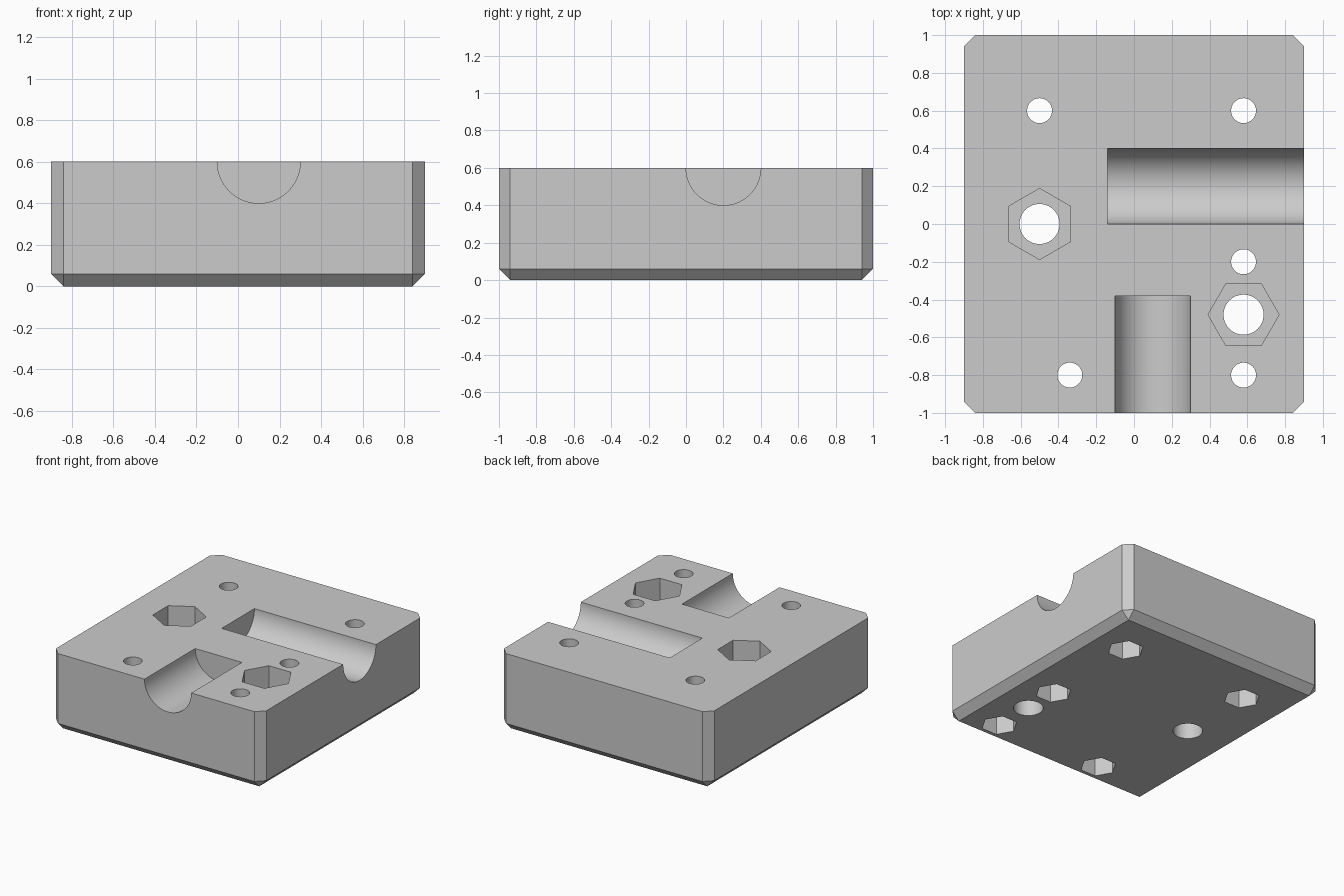
import bpy, bmesh, math
from mathutils import Matrix

default = bpy.data.objects.get("Cube")
if default:
    bpy.data.objects.remove(default, do_unlink=True)

W, D, H, CHAMFER = 1.8, 2.0, 0.6, 0.06

# Single plain grey
grey = bpy.data.materials.new("plain_grey")
grey.use_nodes = True
colour = (0.6, 0.6, 0.6, 1)
grey.diffuse_color = colour
grey.node_tree.nodes["Principled BSDF"].inputs["Base Color"].default_value = colour


def finish(bm, name):
    mesh = bpy.data.meshes.new(name)
    bmesh.ops.recalc_face_normals(bm, faces=bm.faces)
    bm.to_mesh(mesh)
    bm.free()
    mesh.materials.append(grey)
    obj = bpy.data.objects.new(name, mesh)
    bpy.context.collection.objects.link(obj)
    return obj


# Block with chamfered upright and bottom edges
bm = bmesh.new()
bmesh.ops.create_cube(bm, size=1, matrix=Matrix.Translation((0, 0, H / 2)) @ Matrix.Diagonal((W, D, H, 1)))
edges = [e for e in bm.edges if min(v.co.z for v in e.verts) < H / 2]
bmesh.ops.bevel(bm, geom=edges, offset=CHAMFER, segments=1, affect='EDGES')
block = finish(bm, "mounting_block")


def cut(name, radius, start, end, sides, turn=0.0):
    """Cut a prism running from start to end out of the block."""
    axis = end - start
    bm = bmesh.new()
    place = (Matrix.Translation((start + end) / 2)
             @ axis.to_track_quat('Z', 'Y').to_matrix().to_4x4()
             @ Matrix.Rotation(turn, 4, 'Z'))
    bmesh.ops.create_cone(bm, cap_ends=True, segments=sides, radius1=radius,
                          radius2=radius, depth=axis.length, matrix=place)
    cutter = finish(bm, name)
    cutter.hide_render = True
    mod = block.modifiers.new(name, 'BOOLEAN')
    mod.operation, mod.solver, mod.object = 'DIFFERENCE', 'EXACT', cutter
    bpy.context.view_layer.objects.active = block
    bpy.ops.object.modifier_apply(modifier=name)
    bpy.data.objects.remove(cutter, do_unlink=True)


def upright(name, x, y, low, high, radius, sides, point_angle=0.0):
    # Cone primitives start with a corner on +y
    first = math.pi / 2
    cut(name, radius, Matrix.Translation((x, y, low)).translation,
        Matrix.Translation((x, y, high)).translation, sides, point_angle - first)


# Half-round rod channels, open to the side and to the front
point = lambda x, y, z: Matrix.Translation((x, y, z)).translation
cut("side_channel", 0.2, point(-0.14, 0.2, H), point(1.1, 0.2, H), 96)
cut("front_channel", 0.2, point(0.1, -0.38, H), point(0.1, -1.2, H), 96)

# Large bolt holes with nut pockets in the top
for x, y, angle in ((-0.5, 0, math.pi / 2), (0.58, -0.48, 0)):
    upright("bolt_hole", x, y, -0.1, H + 0.1, 0.106, 64)
    upright("bolt_nut_pocket", x, y, H - 0.24, H + 0.1, 0.188, 6, angle)

# Small screw holes with nut pockets underneath
for x, y in ((-0.5, 0.6), (0.58, 0.6), (0.58, -0.2), (0.58, -0.8), (-0.34, -0.8)):
    upright("screw_hole", x, y, -0.1, H + 0.1, 0.066, 48)
    upright("screw_nut_pocket", x, y, -0.1, 0.2, 0.13, 6)

# Smooth bores, sharp edges
for o in bpy.context.selected_objects:
    o.select_set(False)
block.select_set(True)
bpy.context.view_layer.objects.active = block
bpy.ops.object.shade_smooth_by_angle(angle=math.radians(25))
